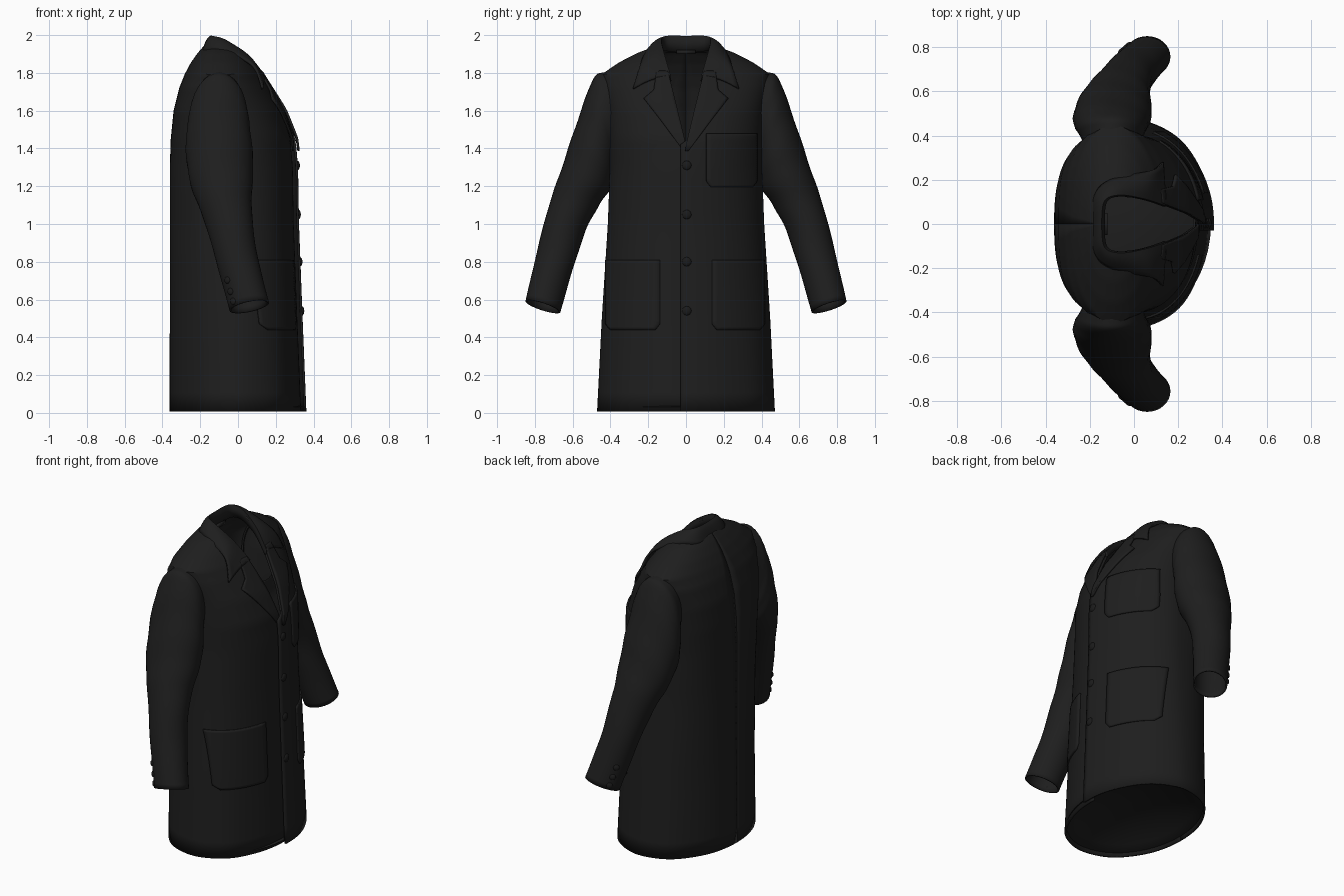
import bpy, bmesh, math
from mathutils import Vector

if "Cube" in bpy.data.objects:
    bpy.data.objects.remove(bpy.data.objects["Cube"])

def material(name, v):
    m = bpy.data.materials.new(name)
    m.diffuse_color = (v, v, v, 1)
    m.use_nodes = True
    m.node_tree.nodes["Principled BSDF"].inputs["Base Color"].default_value = m.diffuse_color
    return m

CLOTH = material("black cloth", 0.0130)
BUTTON = material("dark button", 0.0105)

def smooth(table, t):
    """Catmull-Rom interpolation of a table of rows, t from 0 to len-1."""
    i = min(int(t), len(table) - 2)
    f = t - i
    p = [table[max(0, min(len(table) - 1, i + k))] for k in (-1, 0, 1, 2)]
    return [0.5 * (2 * b + (c - a) * f + (2 * a - 5 * b + 4 * c - d) * f * f
                   + (3 * b - a - 3 * c + d) * f ** 3) for a, b, c, d in zip(*p)]

def grid(name, rows, thick=0.012, wrap=False, mat=CLOTH):
    """Cloth sheet through rows of points, thickened."""
    bm = bmesh.new()
    vs = [[bm.verts.new(p) for p in r] for r in rows]
    n = len(vs[0])
    for a, b in zip(vs, vs[1:]):
        for j in range(n if wrap else n - 1):
            k = (j + 1) % n
            bm.faces.new((a[j], a[k], b[k], b[j]))
    bmesh.ops.remove_doubles(bm, verts=bm.verts, dist=1e-5)
    bmesh.ops.recalc_face_normals(bm, faces=bm.faces)
    me = bpy.data.meshes.new(name)
    bm.to_mesh(me)
    bm.free()
    me.materials.append(mat)
    ob = bpy.data.objects.new(name, me)
    bpy.context.collection.objects.link(ob)
    bpy.ops.object.select_all(action='DESELECT')
    bpy.context.view_layer.objects.active = ob
    ob.select_set(True)
    bpy.ops.object.shade_smooth_by_angle(angle=math.radians(40))
    s = ob.modifiers.new("cloth thickness", 'SOLIDIFY')
    s.thickness = thick
    s.offset = 0
    return ob

# Body sections: z, half width, front x, back x, centre x, back power, front power
BODY = [(0.008, .465, .342, -.357, .00, .98, 1), (0.5, .440, .322, -.355, .00, .94, 1),
        (1.0, .408, .303, -.355, .00, .82, 1), (1.3, .397, .298, -.355, -.01, .72, 1),
        (1.45, .400, .285, -.350, -.02, .66, .95), (1.6, .408, .230, -.335, -.05, .64, .9),
        (1.72, .430, .160, -.305, -.08, .72, .9), (1.79, .440, .120, -.277, -.09, .88, 1),
        (1.85, .352, .080, -.245, -.09, .90, 1), (1.90, .255, .040, -.210, -.09, .92, 1),
        (1.935, .160, .005, -.180, -.09, .95, 1)]

def section(z):
    z = max(BODY[0][0], min(BODY[-1][0], z))
    for i in range(len(BODY) - 1):
        if z <= BODY[i + 1][0]:
            f = (z - BODY[i][0]) / (BODY[i + 1][0] - BODY[i][0])
            return [a + (b - a) * f for a, b in zip(BODY[i], BODY[i + 1])]

def neck(z):
    """Half width of the open neck."""
    return max(0, min(.122, (z - 1.40) * .24))

def angle(y, z):
    s = section(z)
    r = max(-1, min(1, y / s[1]))
    return math.copysign(math.asin(abs(r) ** (1 / s[6])), r)

def point(th, z, side, lift=0.0):
    """Point on the coat front or back; side +1 is the overlapping panel."""
    _, ry, xf, xb, xc, pb, pf = section(z)
    c, s = math.cos(th), math.sin(th)
    q = pf if c >= 0 else pb
    y = math.copysign(ry * abs(s) ** q, s)
    if c >= 0:
        over = .014 * side * c ** 3 * max(0, min(1, (1.75 - z) / .35))
        x = xc + (xf - xc) * c ** q + over
    else:
        x = xc + (xb - xc) * abs(c) ** q
    up = .5 * max(0, min(1, (z - 1.35) / .2))
    return Vector((x + lift * c, side * (y + lift * s), z + lift * up))

# Coat body: two front panels meeting at the centre back seam
levels = []
for i in range(len(BODY) - 1):
    levels += [BODY[i][0] + (BODY[i + 1][0] - BODY[i][0]) * k / 5 for k in range(5)]
levels.append(BODY[-1][0])
for side, name in ((1, "left_coat_panel"), (-1, "right_coat_panel")):
    rows = []
    for z in levels:
        a = angle(neck(z) if z > 1.42 else -.03, z)
        row = [point(a + (math.pi - a) * k / 48, z, side) for k in range(49)]
        for j, p in enumerate(row):      # gentle hanging folds
            t = j / 48
            p.x += .005 * math.sin(t * 26) * math.sin(math.pi * t) ** 2 * max(0, 1 - z / 1.5)
        rows.append(row)
    grid(name, rows)

# Inner lining closing the skirt from below, slightly domed
rows = []
for k in range(9):
    r = max(.0002, 1 - k / 8)
    rows.append([])
    for j in range(48):
        p = point(j * math.tau / 48, .03, 1)
        rows[-1].append(Vector((p.x * r * .98, p.y * r * .98, .03 + .10 * (1 - r * r))))
grid("inner_lining", rows, thick=0, wrap=True)

# Sleeve sections: outer y, z, inner y, z, min x, max x
SLEEVE = [(.37, 1.80, .35, 1.42, -.22, .02), (.44, 1.797, .365, 1.37, -.24, .04),
          (.483, 1.772, .378, 1.32, -.255, .05), (.537, 1.64, .385, 1.26, -.27, .065),
          (.605, 1.44, .405, 1.19, -.265, .075), (.665, 1.26, .465, 1.10, -.235, .07),
          (.72, 1.10, .53, .98, -.18, .07), (.785, .85, .595, .79, -.115, .10),
          (.845, .59, .67, .535, -.04, .16)]

def sleeve_point(t, a, side, out=0.0):
    oy, oz, iy, iz, x0, x1 = smooth(SLEEVE, t)
    c, s = math.cos(a), math.sin(a)
    r = 1 + out + .012 * math.sin(t * 5 + 2 * a) * min(1, max(0, (t - 2) * (8 - t) / 4))
    return Vector(((x0 + x1) / 2 + (x1 - x0) / 2 * s * r,
                   side * ((oy + iy) / 2 + (oy - iy) / 2 * c * r),
                   (oz + iz) / 2 + (oz - iz) / 2 * c * r + .02 * s * max(0, t - 7)))

def button(name, pos, normal, r):
    bpy.ops.mesh.primitive_uv_sphere_add(segments=16, ring_count=8, radius=1, location=pos)
    ob = bpy.context.object
    ob.name = name
    ob.scale = (r, r, r * .5)
    ob.rotation_euler = Vector(normal).to_track_quat('Z', 'Y').to_euler()
    bpy.ops.object.shade_smooth()
    ob.data.materials.append(BUTTON)

for side, name in ((1, "left"), (-1, "right")):
    grid(name + "_sleeve", [[sleeve_point(k / 6, j * math.tau / 32, side) for j in range(32)]
                            for k in range(49)], thick=.010, wrap=True)
    # Cuff buttons on the outer back of the sleeve
    for k, t in enumerate((7.45, 7.65, 7.86)):
        p = sleeve_point(t, math.radians(-50), side, .04)
        button(f"{name}_cuff_button_{k + 1}", p, (-.6, side * .8, .1), .019)

    # Lapel folded back beside the open neck
    LAP = [(1.385, .012), (1.655, .215), (1.70, .165), (1.80, .15)]
    rows = []
    for (z0, y0), (z1, y1) in zip(LAP, LAP[1:]):
        for k in range(9):
            z, yo = z0 + (z1 - z0) * k / 8, y0 + (y1 - y0) * k / 8
            yi = neck(z) - .004
            rows.append([point(angle(yi + (yo - yi) * j / 8, z), z, side, .016)
                         for j in range(9)])
    grid(name + "_lapel", rows, thick=.012)

# Turned-down collar: fold line and outer edge, from centre back to notch
COLLAR = [(-.148, .0, 1.990, -.187, .0, 1.905), (-.135, .105, 1.990, -.178, .13, 1.91),
          (-.065, .134, 1.970, -.100, .20, 1.922), (.045, .118, 1.895, .075, .24, 1.840),
          (.142, .086, 1.785, .130, .28, 1.715)]
half = [smooth(COLLAR, k / 6) for k in range(25)]
full = [[v * (-1 if i in (1, 4) else 1) for i, v in enumerate(c)] for c in half[:0:-1]] + half
rows = []
for n, (fx, fy, fz, ox, oy, oz) in enumerate(full):
    fold, outer = Vector((fx, fy, fz)), Vector((ox, oy, oz))
    deep = 1 - abs(n - 24) / 24
    row = [fold + Vector((.012 * deep - .006, -.03 * fy, -.03 - .06 * deep)),
           fold + Vector((.010 * deep, -.02 * fy, -.02))]
    for j in range(7):
        t = j / 6
        row.append(fold.lerp(outer, t) + Vector((0, 0, .014 * math.sin(math.pi * t))))
    rows.append(row)
grid("collar", rows, thick=.012)

# Hanging loop inside the neck
grid("hanging_loop", [[(-.125, y, z) for y in (-.05, 0, .05)] for z in (1.90, 1.92)], .012)

# Patch pockets with clipped lower corners
def pocket(name, side, y0, y1, z0, z1):
    rows = []
    for k in range(25):
        z = z0 + (z1 - z0) * k / 24
        cut = max(0, .03 - (z - z0)) * .8
        a, b = angle(y0 + cut, z), angle(y1 - cut, z)
        rows.append([point(a + (b - a) * j / 14, z, side, .009) for j in range(15)])
    grid(name, rows, thick=.012)

pocket("chest_pocket", 1, .105, .365, 1.195, 1.475)
pocket("left_hip_pocket", 1, .135, .405, .44, .81)
pocket("right_hip_pocket", -1, .135, .415, .44, .81)

# Front buttons
for k, z in enumerate((1.31, 1.05, .80, .54)):
    button(f"front_button_{k + 1}", point(angle(.004, z), z, 1, .004), (1, 0, 0), .025)
